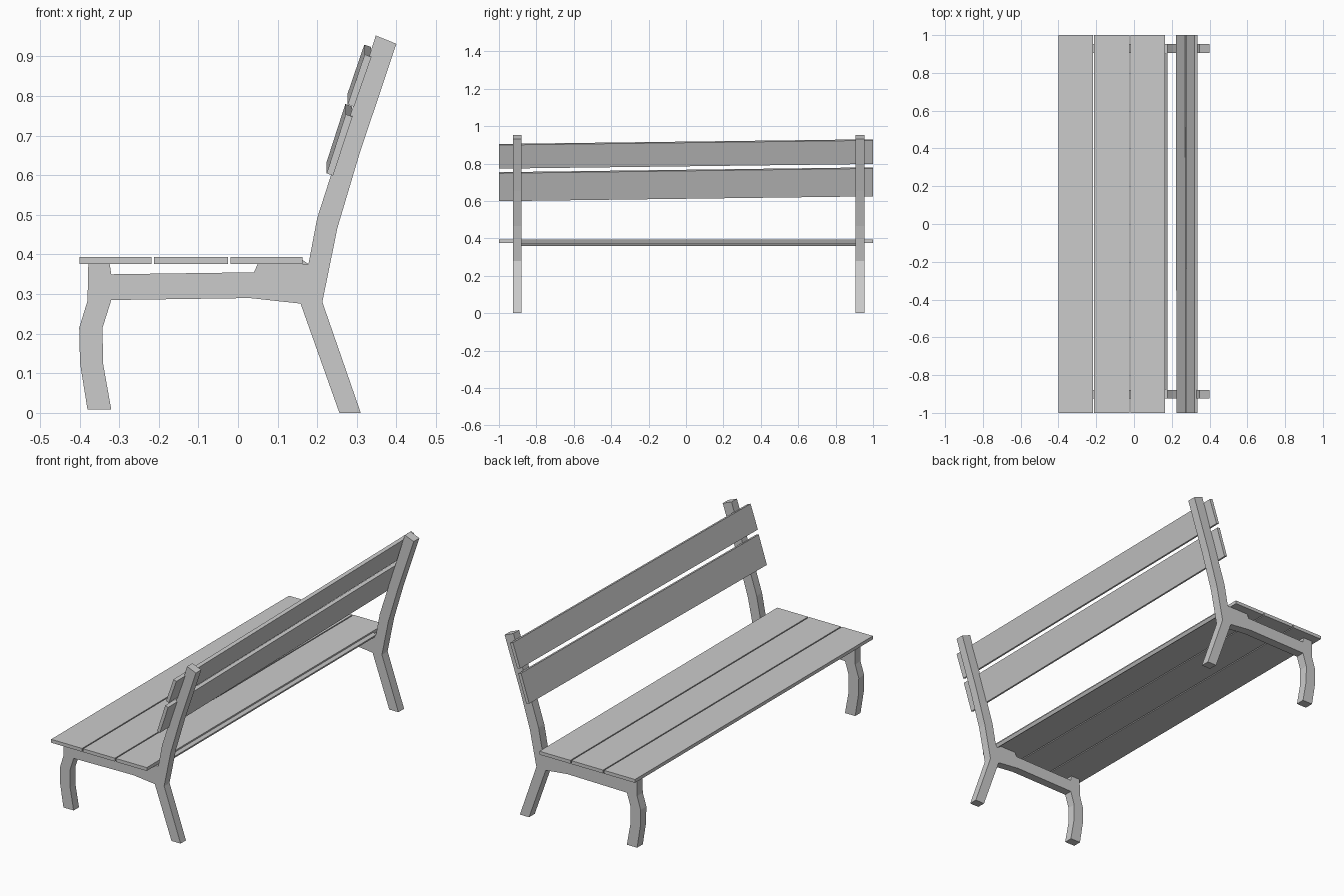
import bpy


def prism(name, profile, y0, y1, shift=(0, 0)):
    """Extrude an (x, z) outline from y0 to y1, optionally offsetting the far end."""
    n = len(profile)
    verts = [(x, y0, z) for x, z in profile]
    verts += [(x + shift[0], y1, z + shift[1]) for x, z in profile]
    faces = [tuple(range(n)), tuple(range(2 * n - 1, n - 1, -1))]
    faces += [(i, i + n, (i + 1) % n + n, (i + 1) % n) for i in range(n)]
    mesh = bpy.data.meshes.new(name)
    mesh.from_pydata(verts, [], faces)
    mesh.update()
    # consistent outward normals
    import bmesh
    bm = bmesh.new()
    bm.from_mesh(mesh)
    bmesh.ops.recalc_face_normals(bm, faces=bm.faces)
    bm.to_mesh(mesh)
    bm.free()
    obj = bpy.data.objects.new(name, mesh)
    bpy.context.collection.objects.link(obj)
    return obj


# Side frames: front leg, seat rail, rear leg and back post in one outline
frame = [
    (-0.38, 0.008), (-0.32, 0.008), (-0.341, 0.126), (-0.342, 0.215),
    (-0.32, 0.285), (0.03, 0.29), (0.158, 0.276), (0.256, 0.0),
    (0.31, 0.0), (0.213, 0.28), (0.251, 0.467), (0.307, 0.655),
    (0.40, 0.932), (0.348, 0.953), (0.20, 0.492), (0.178, 0.376),
    (0.05, 0.376), (0.04, 0.355), (-0.32, 0.35), (-0.324, 0.376),
    (-0.378, 0.376), (-0.38, 0.283), (-0.401, 0.215), (-0.399, 0.126),
]
for name, y0, y1 in (("side_frame_left", -0.925, -0.88),
                     ("side_frame_right", 0.906, 0.954)):
    prism(name, frame, y0, y1)

# Seat slats
for i, (x0, x1) in enumerate(((-0.40, -0.218), (-0.212, -0.025), (-0.019, 0.163))):
    prism(f"seat_slat_{i + 1}",
          [(x0, 0.376), (x1, 0.376), (x1, 0.394), (x0, 0.394)], -1, 1)

# Thin tilted bar joining the frames behind the seat
prism("rear_bar", [(0.163, 0.386), (0.178, 0.376), (0.168, 0.36), (0.153, 0.37)],
      -0.88, 0.906)

# Back slats, slightly higher at the far end
prism("back_slat_lower",
      [(0.224, 0.605), (0.24, 0.599), (0.289, 0.748), (0.272, 0.754)],
      -1, 1, (-0.001, 0.026))
prism("back_slat_upper",
      [(0.277, 0.779), (0.293, 0.773), (0.337, 0.899), (0.32, 0.905)],
      -1, 1, (-0.001, 0.025))
